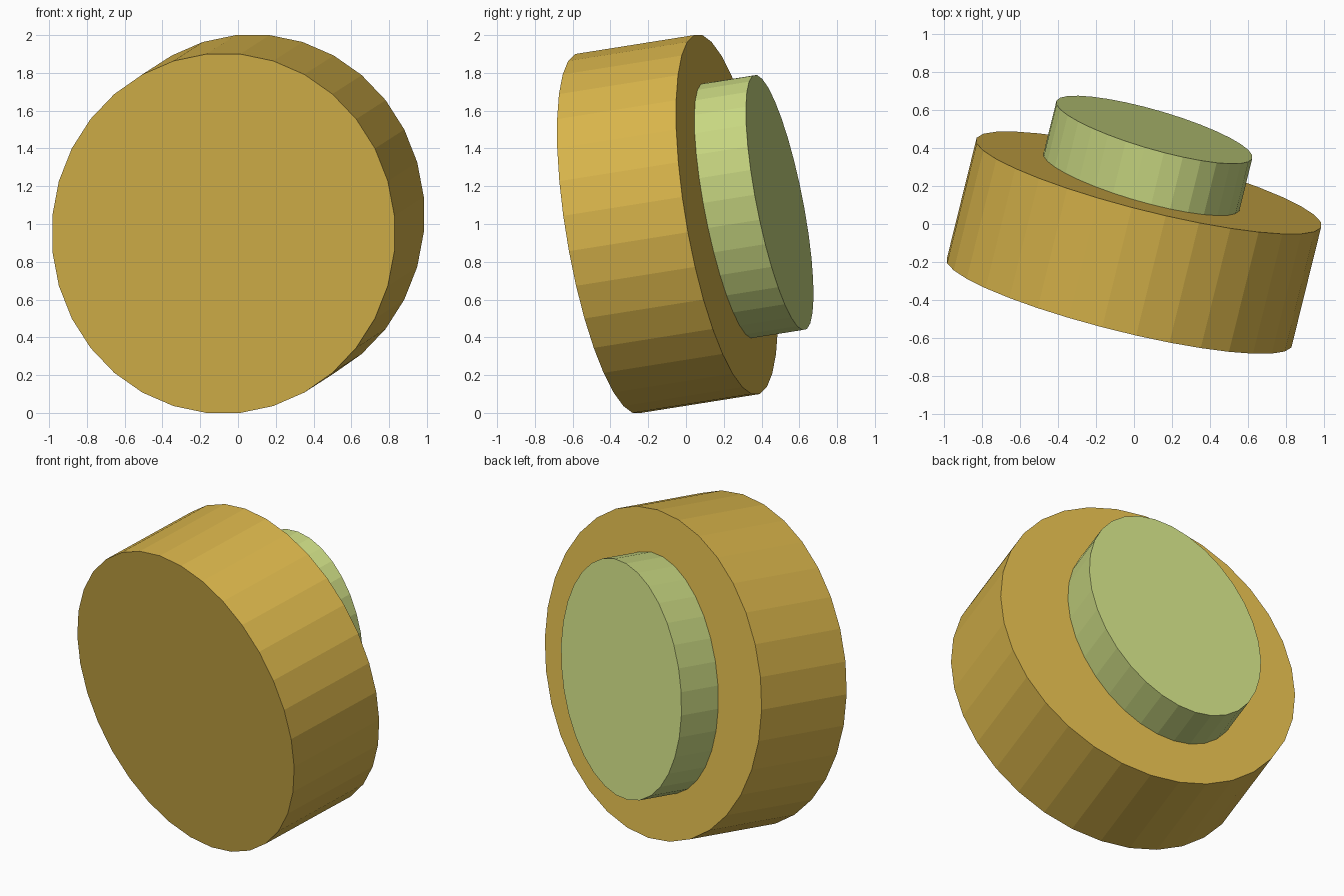
import bpy, bmesh, math
from mathutils import Matrix, Vector

if "Cube" in bpy.data.objects:
    bpy.data.objects.remove(bpy.data.objects["Cube"])

AXIS = Vector((0.247, 1.0, 0.159))   # disc axis per unit of y
SLOPE_X, SLOPE_Z = -0.245, -0.16     # tilt of the flat faces


def material(name, color):
    m = bpy.data.materials.new(name)
    m.diffuse_color = (*color, 1)
    m.use_nodes = True
    m.node_tree.nodes["Principled BSDF"].inputs["Base Color"].default_value = m.diffuse_color
    return m


def on_face(x, z):
    return Vector((x, SLOPE_X * x + SLOPE_Z * z, z))


def tilted_disc(name, back, depth, half_x, half_z, lean, mat):
    """Oval 32-sided cylinder whose back face centre is at 'back'."""
    bm = bmesh.new()
    bmesh.ops.create_cone(bm, cap_ends=True, segments=32, radius1=1, radius2=1, depth=1,
                          matrix=Matrix.Rotation(math.pi / 32, 4, 'Z'))
    u, v, w = on_face(half_x, lean), on_face(0, half_z), AXIS * depth
    frame = Matrix((u, v, w)).transposed().to_4x4()
    centre = Vector(back) - w / 2
    bm.transform(Matrix.Translation(centre) @ frame)
    bmesh.ops.recalc_face_normals(bm, faces=bm.faces)
    mesh = bpy.data.meshes.new(name)
    bm.to_mesh(mesh)
    bm.free()
    mesh.materials.append(mat)
    obj = bpy.data.objects.new(name, mesh)
    bpy.context.collection.objects.link(obj)
    return obj


# Large gold disc at the front
tilted_disc("main_disc", (0.078, 0.217, 1.05), 0.63, 0.91, 0.9546, 0.0,
            material("gold", (0.69, 0.46, 0.07)))

# Smaller oval green disc on the back, leaning slightly
tilted_disc("back_disc", (0.107, 0.496, 1.114), 0.31, 0.517, 0.668, 0.107,
            material("pale_green", (0.58, 0.68, 0.22)))
